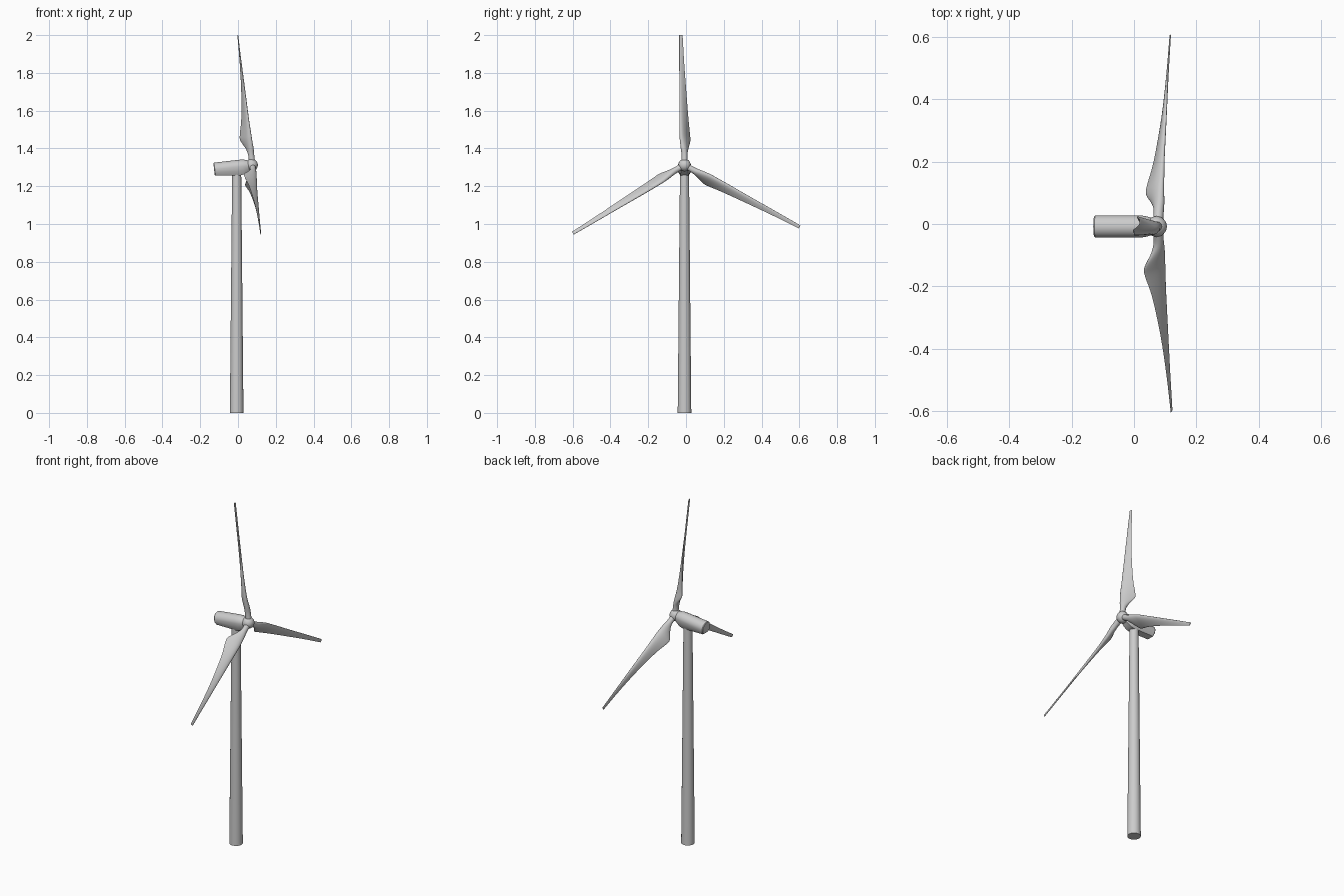
import bpy, bmesh
from math import sin, cos, pi, radians
from mathutils import Matrix, Vector

if "Cube" in bpy.data.objects:
    bpy.data.objects.remove(bpy.data.objects["Cube"])

Y0 = -0.008                       # shared centre line of tower and rotor
TILT = Matrix.Rotation(radians(-6.6), 4, 'Y')
SHAFT = Matrix.Translation((0.076, Y0, 1.312)) @ TILT


def loft(name, rings, matrix, angle=35):
    """Skin a list of closed rings and cap both ends."""
    bm = bmesh.new()
    loops = [[bm.verts.new(p) for p in ring] for ring in rings]
    n = len(loops[0])
    for a, b in zip(loops, loops[1:]):
        for i in range(n):
            j = (i + 1) % n
            bm.faces.new((a[i], a[j], b[j], b[i]))
    bm.faces.new(loops[0][::-1])
    bm.faces.new(loops[-1])
    bmesh.ops.recalc_face_normals(bm, faces=bm.faces[:])
    mesh = bpy.data.meshes.new(name)
    bm.to_mesh(mesh)
    bm.free()
    ob = bpy.data.objects.new(name, mesh)
    bpy.context.collection.objects.link(ob)
    ob.matrix_world = matrix
    smooth(ob, angle)
    return ob


def smooth(ob, angle):
    bpy.ops.object.select_all(action='DESELECT')
    bpy.context.view_layer.objects.active = ob
    ob.select_set(True)
    bpy.ops.object.shade_smooth_by_angle(angle=radians(angle))


def catmull(a, b, c, d, t):
    return 0.5 * (2 * b + (c - a) * t + (2 * a - 5 * b + 4 * c - d) * t * t
                  + (3 * b - a - 3 * c + d) * t ** 3)


# Tower
bpy.ops.mesh.primitive_cone_add(vertices=32, radius1=0.036, radius2=0.024,
                                depth=1.27, location=(-0.007, Y0, 0.635))
tower = bpy.context.object
tower.name = "tower"
smooth(tower, 35)


# Nacelle: round roof, flat belly, narrowing towards the hub
def nacelle_ring(u, w, top, belly, flat):
    roof = [(u, w * cos(pi * i / 16), top * sin(pi * i / 16)) for i in range(17)]
    return roof + [(u, -w * 0.93, -belly * 0.5), (u, -w * flat, -belly),
                   (u, w * flat, -belly), (u, w * 0.93, -belly * 0.5)]


nacelle = [(-0.204, 0.033, 0.033, 0.029, 0.6), (-0.200, 0.036, 0.036, 0.032, 0.6),
           (-0.070, 0.036, 0.036, 0.047, 0.6), (-0.050, 0.035, 0.035, 0.044, 0.6),
           (-0.034, 0.032, 0.032, 0.036, 0.6), (-0.018, 0.027, 0.027, 0.027, 0.6)]
loft("nacelle", [nacelle_ring(*s) for s in nacelle], SHAFT)

# Hub
bpy.ops.mesh.primitive_uv_sphere_add(segments=32, ring_count=16, radius=0.033)
hub = bpy.context.object
hub.name = "hub"
hub.matrix_world = SHAFT @ Matrix.Translation((-0.004, 0, 0)) @ Matrix.Rotation(pi / 2, 4, 'Y')
smooth(hub, 35)

# Blades: span, leading edge (y, x), trailing edge (y, x), thickness, nose fullness
stations = [(0.00, -0.011, 0.012, 0.011, -0.012, 0.032, 0.0),
            (0.055, -0.011, 0.012, 0.011, -0.012, 0.032, 0.0),
            (0.09, -0.016, 0.013, 0.019, -0.023, 0.030, 0.2),
            (0.135, -0.022, 0.012, 0.031, -0.048, 0.025, 0.5),
            (0.17, -0.024, 0.011, 0.029, -0.047, 0.021, 0.6),
            (0.25, -0.026, 0.008, 0.021, -0.030, 0.016, 0.6),
            (0.40, -0.027, 0.006, 0.009, -0.013, 0.010, 0.6),
            (0.55, -0.028, 0.004, -0.002, -0.004, 0.006, 0.6),
            (0.693, -0.028, 0.003, -0.010, 0.001, 0.004, 0.6)]


def blade_ring(r, ly, lx, ty, tx, thick, k, n=20):
    lead, trail = Vector((lx, ly, r)), Vector((tx, ty, r))
    mid, half = (lead + trail) / 2, (lead - trail) / 2
    normal = Vector((-half.y, half.x, 0)).normalized() * thick / 2
    return [mid + half * cos(a) + normal * sin(a) * (1 + k * cos(a))
            for a in (2 * pi * i / n for i in range(n))]


rings = []
last = len(stations) - 1
for i in range(last):
    quad = [stations[min(max(i + d, 0), last)] for d in (-1, 0, 1, 2)]
    for s in range(4):
        rings.append(blade_ring(*(catmull(*v, s / 4) for v in zip(*quad))))
rings.append(blade_ring(*stations[-1]))

for k in range(3):
    loft(f"blade_{k + 1}", rings, SHAFT @ Matrix.Rotation(2 * pi * k / 3, 4, 'X'), 50)
